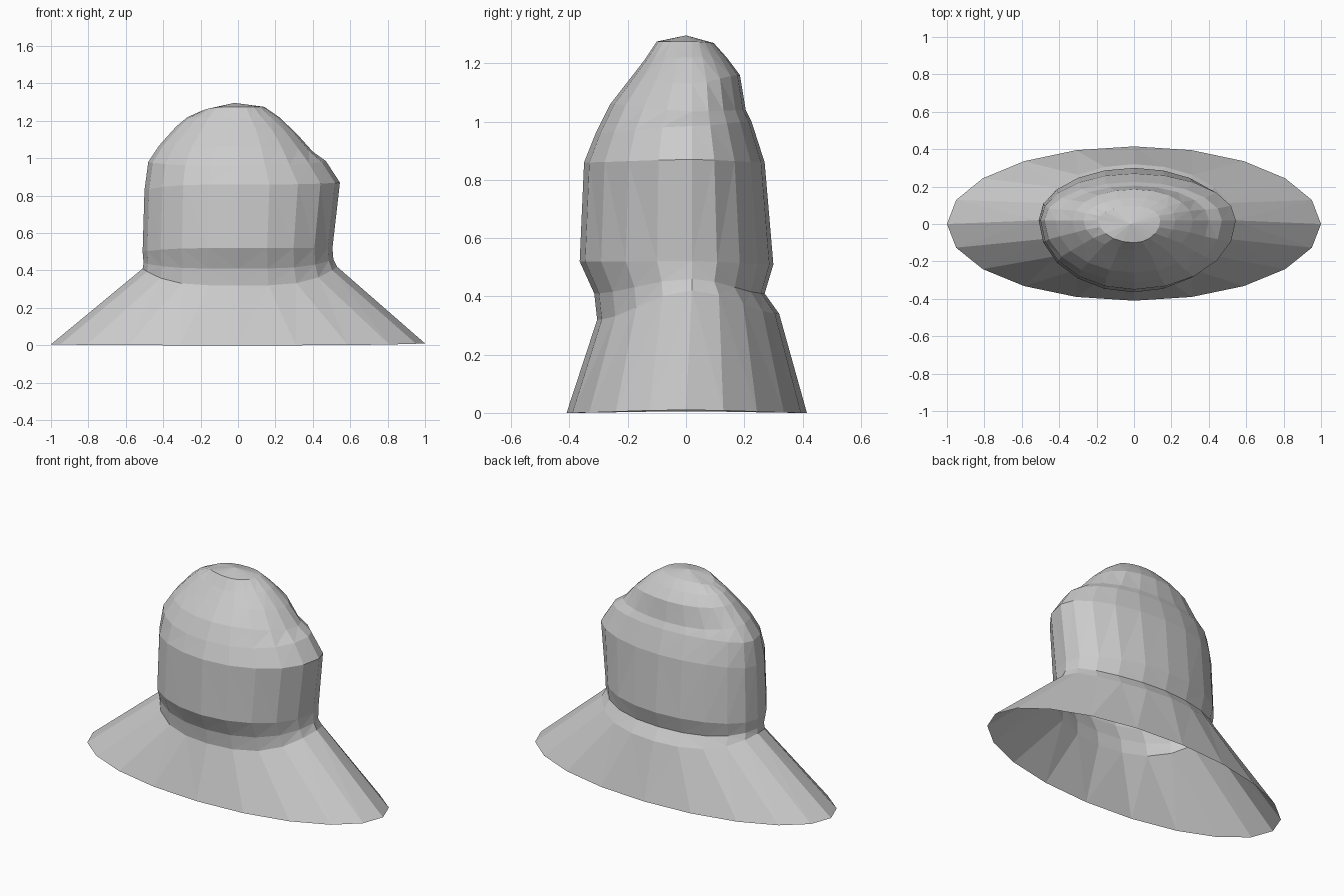
import bpy, bmesh
from math import sin, cos, pi

if "Cube" in bpy.data.objects:
    bpy.data.objects.remove(bpy.data.objects["Cube"])

SIDES = 20

# Ring: x left, x right, y front, y back, z left, z right, z front, z back
BRIM = [
    (-1.0, 1.0, -.41, .415, 0.005, .01, 0, 0),
    (-.51, .53, -.305, .32, .41, .42, .32, .34),
]
CROWN = [
    BRIM[-1],
    (-.505, .51, -.315, .27, .44, .46, .41, .41),
    (-.51, .505, -.365, .30, .50, .52, .52, .51),
    (-.50, .545, -.35, .27, .83, .87, .86, .86),
    (-.48, .47, -.31, .225, .98, .985, .96, 1.0),
    (-.42, .40, -.26, .205, 1.07, 1.035, 1.06, 1.04),
    (-.33, .315, -.19, .185, 1.17, 1.13, 1.15, 1.16),
    (-.27, .22, -.14, .14, 1.22, 1.22, 1.215, 1.22),
    (-.19, .14, -.10, .095, 1.255, 1.275, 1.275, 1.27),
]


def ring_points(ring, flat):
    xl, xr, yf, yb, zl, zr, zf, zb = ring
    ym = 0 if flat else 0.02
    points = []
    for i in range(SIDES):
        c, s = cos(2 * pi * i / SIDES), sin(2 * pi * i / SIDES)
        x = c * (xr if c > 0 else -xl)
        y = ym + (s * (yb - ym) if s > 0 else s * (ym - yf))
        side, face = (zr if c > 0 else zl), (zb if s > 0 else zf)
        points.append((x, y, face + (side - face) * c ** 4))
    return points


def loft(name, rings, tip=None):
    bm = bmesh.new()
    loops = [[bm.verts.new(p) for p in ring_points(r, r is BRIM[0])] for r in rings]
    for a, b in zip(loops, loops[1:]):
        for i in range(SIDES):
            j = (i + 1) % SIDES
            bm.faces.new((a[i], a[j], b[j], b[i]))
    if tip:
        top = bm.verts.new(tip)
        for i in range(SIDES):
            bm.faces.new((loops[-1][i], loops[-1][(i + 1) % SIDES], top))
    bmesh.ops.triangulate(bm, faces=bm.faces[:])
    mesh = bpy.data.meshes.new(name)
    bm.to_mesh(mesh)
    bm.free()
    obj = bpy.data.objects.new(name, mesh)
    bpy.context.collection.objects.link(obj)


# Wide flared brim, open underneath
loft("hat_brim", BRIM)
# Band and soft folded dome above it
loft("hat_crown", CROWN, (-.02, 0, 1.296))
